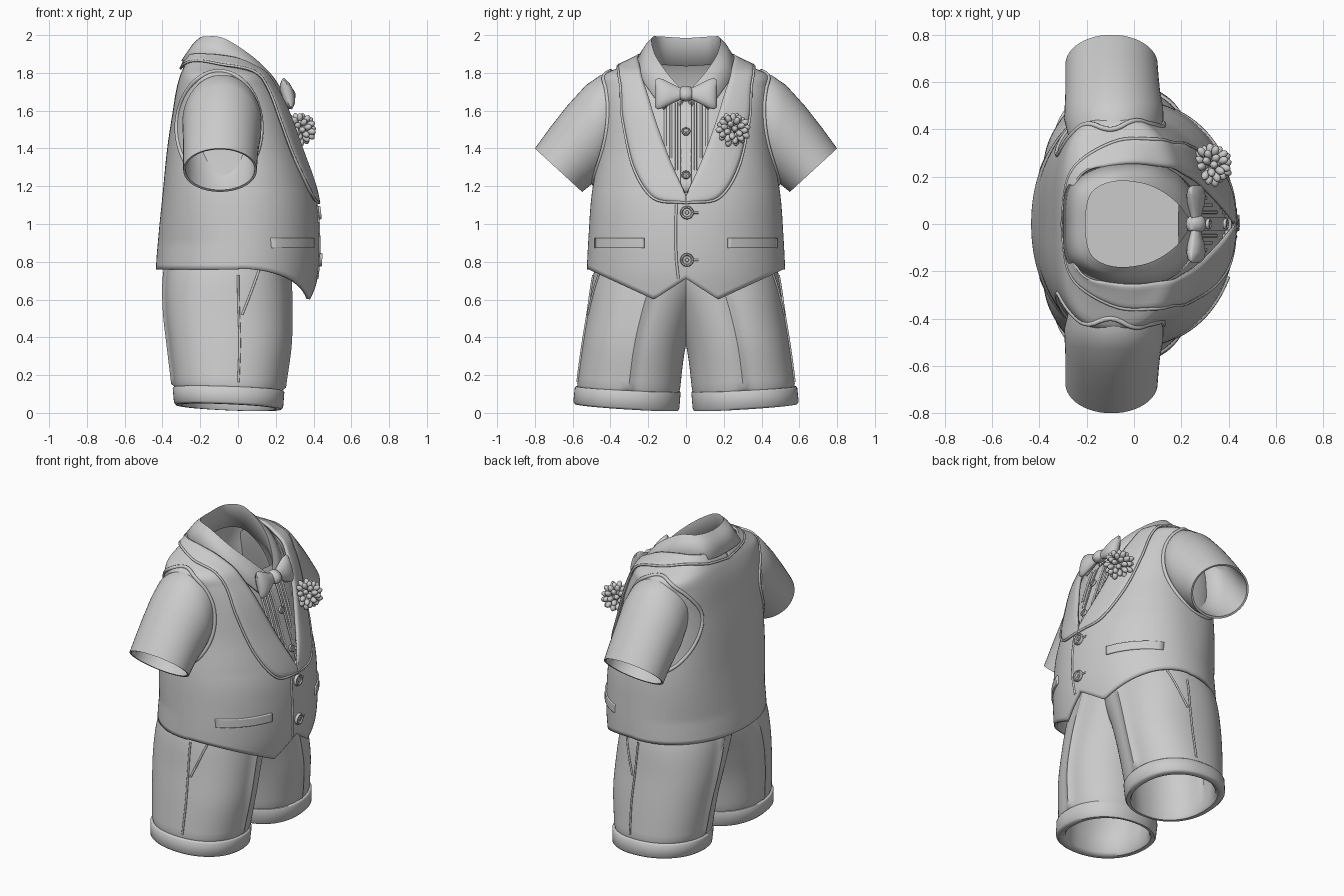
import bpy, bmesh, math
from mathutils import Vector
from mathutils.bvhtree import BVHTree

if "Cube" in bpy.data.objects:
    bpy.data.objects.remove(bpy.data.objects["Cube"])

def build(name, verts, faces, thick=0, angle=40, keep=None):
    bm = bmesh.new()
    vs = [bm.verts.new(v) for v in verts]
    for f in faces:
        if keep is None or keep(sum((Vector(verts[i]) for i in f), Vector()) / len(f)):
            bm.faces.new([vs[i] for i in f])
    bmesh.ops.delete(bm, geom=[v for v in bm.verts if not v.link_faces], context='VERTS')
    bmesh.ops.recalc_face_normals(bm, faces=bm.faces)
    me = bpy.data.meshes.new(name)
    bm.to_mesh(me)
    bm.free()
    me.shade_smooth()
    me.set_sharp_from_angle(angle=math.radians(angle))
    ob = bpy.data.objects.new(name, me)
    bpy.context.collection.objects.link(ob)
    if thick:
        m = ob.modifiers.new("thickness", 'SOLIDIFY')
        m.thickness, m.offset = thick, -1
    return ob

def grid(rings, closed=True, caps=False):
    n = len(rings[0])
    verts = [tuple(p) for r in rings for p in r]
    faces = [(i*n+j, i*n+(j+1) % n, (i+1)*n+(j+1) % n, (i+1)*n+j)
             for i in range(len(rings)-1) for j in range(n if closed else n-1)]
    if caps:
        faces += [tuple(range(n)), tuple(range((len(rings)-1)*n, len(rings)*n))]
    return verts, faces

def spline(pts, n):
    p = [Vector(q) for q in pts]
    p = [2*p[0]-p[1]] + p + [2*p[-1]-p[-2]]
    out = []
    for i in range(1, len(p)-2):
        a, b, c, d = p[i-1:i+3]
        for k in range(n):
            t = k/n
            out.append(b + (c-a)*(t/2) + (2*a-5*b+4*c-d)*(t*t/2) + (3*b-a-3*c+d)*(t**3/2))
    return out + [p[-2]]

def interp(tab, z):
    z = min(max(z, tab[0][0]), tab[-1][0])
    i = max(k for k in range(len(tab)-1) if tab[k][0] <= z)
    a, b = tab[i], tab[i+1]
    h = b[0]-a[0]
    t = (z-a[0])/h
    def slope(k, c):
        lo, hi = tab[max(k-1, 0)], tab[min(k+1, len(tab)-1)]
        return (hi[c]-lo[c])/(hi[0]-lo[0])*h
    return [(2*t**3-3*t*t+1)*a[c] + (t**3-2*t*t+t)*slope(i, c) + (3*t*t-2*t**3)*b[c]
            + (t**3-t*t)*slope(i+1, c) for c in range(1, len(a))]

def oval(x0, x1, y0, y1, a, e, back=None):
    c, s = math.cos(a), math.sin(a)
    e = back if back and c < 0 else e
    f = lambda v: math.copysign(abs(v)**(2/e), v)
    return (x0+x1)/2 + (x1-x0)/2*f(c), (y0+y1)/2 + (y1-y0)/2*f(s)

# Torso shape: z, back x, front x, half width
TORSO = [(.6, -.43, .40, .525), (.75, -.435, .425, .525), (.95, -.42, .43, .515), (1.15, -.40, .41, .50),
         (1.4, -.375, .335, .46), (1.6, -.345, .27, .445), (1.72, -.325, .21, .445), (1.79, -.305, .165, .435),
         (1.835, -.285, .11, .34), (1.88, -.26, .07, .25), (1.92, -.24, .0, .2)]

def torso_pt(a, z, inset=0):
    xb, xf, w = interp(TORSO, z)
    ramp = lambda lo, hi: min(max((z-lo)/(hi-lo), 0), 1)
    e, back = 2.1 + .5*ramp(1.2, 1.7), 2.1 + 1.2*ramp(.9, 1.65)
    return (*oval(xb+inset, xf-inset, -w+inset, w-inset, a, e, back), z)

def hem(a):
    x, y, _ = torso_pt(a, .7)
    y = abs(y)
    if x < 0:
        return .76
    return .6+(.17-y)*.65 if y < .17 else .6+(y-.17)*.46

def torso_rings(inset):
    N, M = 160, 70
    return [[torso_pt(2*math.pi*j/N, hem(2*math.pi*j/N)
             + (1-(1-i/M)**1.4)*(1.92-hem(2*math.pi*j/N)), inset) for j in range(N)] for i in range(M+1)]

body = grid(torso_rings(0))
bvh = BVHTree.FromPolygons(*body)

def front(y, z, off=0):
    h = bvh.ray_cast(Vector((2, y, z)), Vector((-1, 0, 0)))[0]
    return Vector(((h.x if h else .2)+off, y, z))

def snap(p, off):
    q, nrm, _, _ = bvh.find_nearest(p)
    out = Vector((q.x+.05, q.y, max(0, q.z-1.5)))
    return q + nrm*off*(1 if nrm.dot(out) > 0 else -1)

def tube(name, pts, r, cyclic=False):
    cu = bpy.data.curves.new(name, 'CURVE')
    cu.dimensions, cu.bevel_depth, cu.bevel_resolution = '3D', r, 2
    sp = cu.splines.new('POLY')
    sp.points.add(len(pts)-1)
    for q, p in zip(sp.points, pts):
        q.co = (*p, 1)
    sp.use_cyclic_u = cyclic
    bpy.context.collection.objects.link(bpy.data.objects.new(name, cu))

def patch(name, y0, y1, z0, z1, off, thick):
    rows = [[front(y0+(y1-y0)*i/16, z0+(z1-z0)*j/10, off) for i in range(17)] for j in range(11)]
    build(name, *grid(rows, False), thick=thick)

# Vest with open neckline, and shirt underneath
NECK = [(1.13, 0), (1.33, .13), (1.52, .22), (1.7, .27), (1.85, .3)]
build("vest", *body, thick=.02, keep=lambda c: not (
    c.z > 1.87 or (c.x > 0 and c.z > 1.13 and abs(c.y) < interp(NECK, c.z)[0])))
build("shirt", *grid(torso_rings(.022)), keep=lambda c: c.z > .8 and not (
    abs(c.y) < .21 and c.z > 1.86-.75*max(0, c.x)))

# Shawl lapel, from the front point round the back of the neck
inner = [front(y, z) for y, z in [(0, 1.15), (.08, 1.33), (.15, 1.52), (.2, 1.68), (.235, 1.79)]]
outer = [front(y, z) for y, z in [(0, 1.11), (.17, 1.135), (.275, 1.3), (.33, 1.55), (.345, 1.75)]]
inner += [Vector(p) for p in [(-.08, .24, 1.88), (-.2, .19, 1.88), (-.27, 0, 1.88)]]
outer += [Vector(p) for p in [(-.08, .345, 1.835), (-.24, .22, 1.835), (-.295, 0, 1.82)]]
si, so = spline(inner, 10), spline(outer, 10)
for s in (1, -1):
    rows = []
    for a, b in zip(si, so):
        rows.append([])
        for k in range(9):
            p = snap(a.lerp(b, k/8), .018 if 0 < k < 8 else .012)
            rows[-1].append((p.x, p.y*s, p.z))
    build("lapel", *grid(rows, False), thick=.014)
    tube("lapel_edge", [r[8] for r in rows], .007)

# Shirt collar: inner stand, fold and leaf
U = [(-.205, 0, 1.985), (-.18, .13, 1.992), (-.08, .18, 1.985), (.06, .165, 1.90), (.17, .10, 1.80), (.24, .012, 1.70)]
L = [(-.30, 0, 1.865), (-.275, .17, 1.87), (-.12, .26, 1.875), (.06, .265, 1.82), (.185, .21, 1.73), (.275, .12, 1.61)]
mir = lambda pts: [(x, -y, z) for x, y, z in pts[:0:-1]] + pts
up, low = spline(mir(U), 10), spline(mir(L), 10)
stand = [p + Vector((0, 0, -.15)) for p in up]
mid = [a.lerp(b, .35) + Vector((0, 0, .012)) for a, b in zip(up, low)]
build("shirt_collar", *grid([stand, up, mid, low], False), thick=.014, angle=70)

# Pleats, placket and small buttons of the shirt front
patch("shirt_placket", -.028, .028, 1.17, 1.66, -.008, .012)
for s in (1, -1):
    for y in (.05, .08, .11):
        tube("shirt_pleat", [front(s*y, 1.18+y*2.1+k*(1.64-1.18-y*2.1)/12, -.022) for k in range(13)], .007)

def button(name, y, z, r, off):
    p = front(y, z, off)
    n = (front(y, z+.03)-front(y, z-.03)).cross(Vector((0, 1, 0)))
    n = n if n.x > 0 else -n
    rot = n.to_track_quat('Z', 'Y')
    prof = [(.02, -.3), (.95, -.3), (1, .1), (.9, .3), (.72, .3), (.6, .12), (.3, .12), (.25, .25), (.02, .25)]
    rings = [[p + rot @ Vector((r*a*math.cos(t*math.pi/12), r*a*math.sin(t*math.pi/12), r*b))
              for t in range(24)] for a, b in prof]
    build(name, *grid(rings, True, True))

for z in (1.26, 1.49):
    button("shirt_button", 0, z, .023, .008)
for z in (.81, 1.06):
    button("vest_button", .005, z, .036, .006)
    tube("buttonhole", [front(.035+.01*k, z, .002) for k in range(4)], .006)

# Vest front edge, welt pockets, armhole rims
tube("vest_front_edge", [front(y, z, .001) for y, z in [(-.05, 1.11), (-.055, 1.0), (-.055, .9), (-.05, .8), (-.04, .71)]], .007)
for s in (1, -1):
    patch("welt_pocket", s*.355-.13, s*.355+.13, .872, .925, .012, .02)
    rim = []
    for k in range(64):
        a = k*math.pi/32
        x, z = -.1+.225*math.cos(a), 1.51+.3*math.sin(a)
        h = bvh.ray_cast(Vector((x, 2*s, z)), Vector((0, -s, 0)))[0]
        if h:
            rim.append(h)
    tube("armhole_rim", rim, .011, True)

# Short sleeves: top (y, z), bottom (y, z), centre x, half x; folded in at the cuff
SLEEVE = [((.36, 1.79), (.40, 1.34), -.09, .19), ((.45, 1.79), (.43, 1.28), -.085, .21),
          ((.53, 1.735), (.46, 1.245), -.085, .208), ((.63, 1.625), (.495, 1.215), -.09, .2),
          ((.72, 1.51), (.525, 1.19), -.093, .197), ((.80, 1.40), (.55, 1.17), -.095, .195),
          ((.79, 1.395), (.56, 1.18), -.095, .183), ((.70, 1.50), (.53, 1.21), -.093, .185),
          ((.56, 1.67), (.48, 1.26), -.09, .18), ((.47, 1.70), (.44, 1.34), -.09, .15),
          ((.43, 1.60), (.42, 1.44), -.09, .07)]
for s in (1, -1):
    rings = []
    for t, b, cx, hx in SLEEVE:
        t, b = Vector((0, *t)), Vector((0, *b))
        ring = [(t+b)/2 + (t-b)/2*math.cos(k*math.pi/24) + Vector((cx+hx*math.sin(k*math.pi/24), 0, 0)) for k in range(48)]
        rings.append([(p.x, p.y*s, p.z) for p in ring])
    build("sleeve", *grid(rings, True, True), angle=60)

# Shorts: z, inner y, outer y, back x, front x; turned-up cuffs
LEG = [(0, .04, .59, -.33, .23), (.12, .03, .578, -.34, .24), (.35, .0, .55, -.365, .27),
       (.55, -.06, .52, -.385, .275), (.72, -.14, .495, -.385, .27), (.85, -.18, .46, -.36, .26)]

def leg_pt(a, z, grow):
    y0, y1, x0, x1 = interp(LEG, z)
    x, y = oval(x0-grow, x1+grow, y0-grow*.5, y1+grow, a, 2.2)
    crease = math.exp(-(math.sin(a)/.06)**2)*.016 if z > .12 else 0
    x += math.copysign(crease, math.cos(a))
    fade = max(0, 1-z/.5)
    return x, y, z + fade*(.035*(y-.03)/.56 + .025*(.24-x)/.58)

PROFILE = [(.4, -.16), (.38, -.1), (.3, -.065), (.12, -.05), (.02, -.045), (.0, -.03), (.0, -.002), (.012, .008),
           (.095, .008), (.103, .002), (.104, -.006)]
PROFILE += [(.121+.729*k/20, -.002) for k in range(21)]
for s in (1, -1):
    rings = [[(x, y*s, z) for x, y, z in (leg_pt(2*math.pi*j/96, z, g) for j in range(96))] for z, g in PROFILE]
    build("shorts_leg", *grid(rings, True, True), angle=50)
    seam = [leg_pt(math.pi/2-.15, .13+k*.05, .001) for k in range(13)]
    slit = [leg_pt(math.pi/2-.2-.045*k, .52+.035*k, .001) for k in range(9)]
    tube("side_seam", [(x, y*s, z) for x, y, z in seam], .006)
    tube("pocket_seam", [(x, y*s, z) for x, y, z in slit], .006)

# Bow tie: wings and knot; y, half height, half depth
def bow(name, secs, s):
    rings = []
    for y, h, d in secs:
        ring = []
        for k in range(32):
            a = k*math.pi/16
            z = h*math.sin(a)
            ring.append((.262-.25*z+d*math.cos(a)*(1-.35*math.sin(a)**8), y*s, 1.69+z))
        rings.append(ring)
    build(name, *grid(rings, True, True), angle=50)

for s in (1, -1):
    bow("bow_wing", [(.01, .026, .018), (.04, .036, .022), (.08, .056, .032), (.12, .076, .036), (.148, .083, .028), (.163, .072, .012)], s)
bow("bow_knot", [(-.033, .022, .025), (-.026, .036, .036), (0, .042, .042), (.026, .036, .036), (.033, .022, .025)], 1)

# Boutonniere: cluster of small rounded petals
bm = bmesh.new()
centre = Vector((.325, .25, 1.5))
for count, rad in ((46, .071), (16, .04)):
    for i in range(count):
        u = 1-2*(i+.5)/count
        g = i*2.39996
        d = Vector((math.sqrt(1-u*u)*math.cos(g), math.sqrt(1-u*u)*math.sin(g), u))
        vs = bmesh.ops.create_icosphere(bm, subdivisions=2, radius=.017)['verts']
        q = d.to_track_quat('Z', 'Y')
        for v in vs:
            v.co = centre + d*rad*(.9+.1*(i % 3)/2) + q @ Vector((v.co.x, v.co.y, v.co.z*1.5))
me = bpy.data.meshes.new("flower")
bm.to_mesh(me)
bm.free()
me.shade_smooth()
bpy.context.collection.objects.link(bpy.data.objects.new("flower", me))
